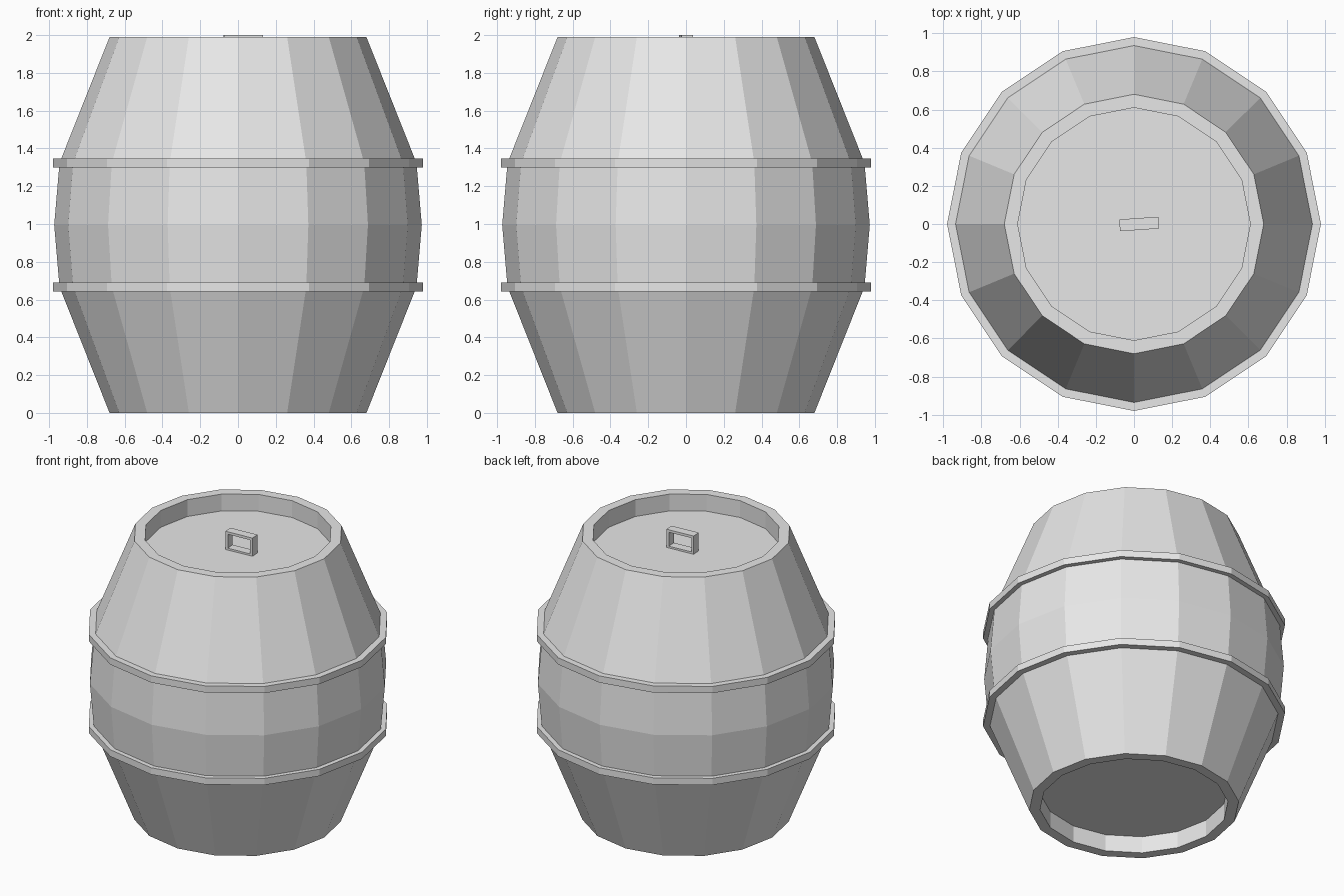
import bpy
import bmesh
from math import cos, sin, tau, radians
from mathutils import Matrix, Vector

SIDES = 16

cube = bpy.data.objects.get("Cube")
if cube:
    bpy.data.objects.remove(cube, do_unlink=True)

grey = bpy.data.materials.new("light grey")
grey.use_nodes = True
grey.diffuse_color = (0.8, 0.8, 0.8, 1)
grey.node_tree.nodes["Principled BSDF"].inputs["Base Color"].default_value = (0.8, 0.8, 0.8, 1)


def finish(name, bm):
    bmesh.ops.recalc_face_normals(bm, faces=bm.faces)
    mesh = bpy.data.meshes.new(name)
    bm.to_mesh(mesh)
    bm.free()
    mesh.materials.append(grey)
    obj = bpy.data.objects.new(name, mesh)
    bpy.context.collection.objects.link(obj)
    return obj


def lathe(name, profile, closed):
    """Turn (radius, height) points around z; open profiles get end caps."""
    bm = bmesh.new()
    rings = [[bm.verts.new((r * cos(tau * i / SIDES), r * sin(tau * i / SIDES), z))
              for i in range(SIDES)] for r, z in profile]
    pairs = list(zip(rings, rings[1:]))
    if closed:
        pairs.append((rings[-1], rings[0]))
    else:
        bm.faces.new(rings[0])
        bm.faces.new(rings[-1])
    for a, b in pairs:
        for i in range(SIDES):
            j = (i + 1) % SIDES
            bm.faces.new((a[i], a[j], b[j], b[i]))
    return finish(name, bm)


# Barrel body with a recessed head at each end
HEIGHT = 1.99
half = [(0.61, 0.12), (0.61, 0), (0.68, 0), (0.945, 0.667)]
upper = [(r, HEIGHT - z) for r, z in reversed(half)]
lathe("barrel_body", half + [(0.973, HEIGHT / 2)] + upper, closed=False)

# Two raised hoops
for name, z in (("lower_hoop", 0.667), ("upper_hoop", HEIGHT - 0.667)):
    lathe(name, [(r, z + dz) for r, dz in
                 ((0.92, -0.024), (0.98, -0.024), (0.98, 0.024), (0.92, 0.024))], closed=True)

# Handle on the lid: rectangular frame, open from front to back
W, D, H, T = 0.205, 0.062, 0.135, 0.018
bm = bmesh.new()


def rectangle(w, h, y):
    return [bm.verts.new((sx * w / 2, y, sz * h / 2))
            for sx, sz in ((-1, -1), (1, -1), (1, 1), (-1, 1))]


loops = [rectangle(W, H, -D / 2), rectangle(W, H, D / 2),
         rectangle(W - 2 * T, H - 2 * T, D / 2), rectangle(W - 2 * T, H - 2 * T, -D / 2)]
for k in range(4):
    a, b = loops[k], loops[(k + 1) % 4]
    for i in range(4):
        j = (i + 1) % 4
        bm.faces.new((a[i], a[j], b[j], b[i]))
bm.transform(Matrix.Translation(Vector((0.027, 0, 2 - H / 2))) @ Matrix.Rotation(radians(4), 4, "Z"))
finish("lid_handle", bm)
